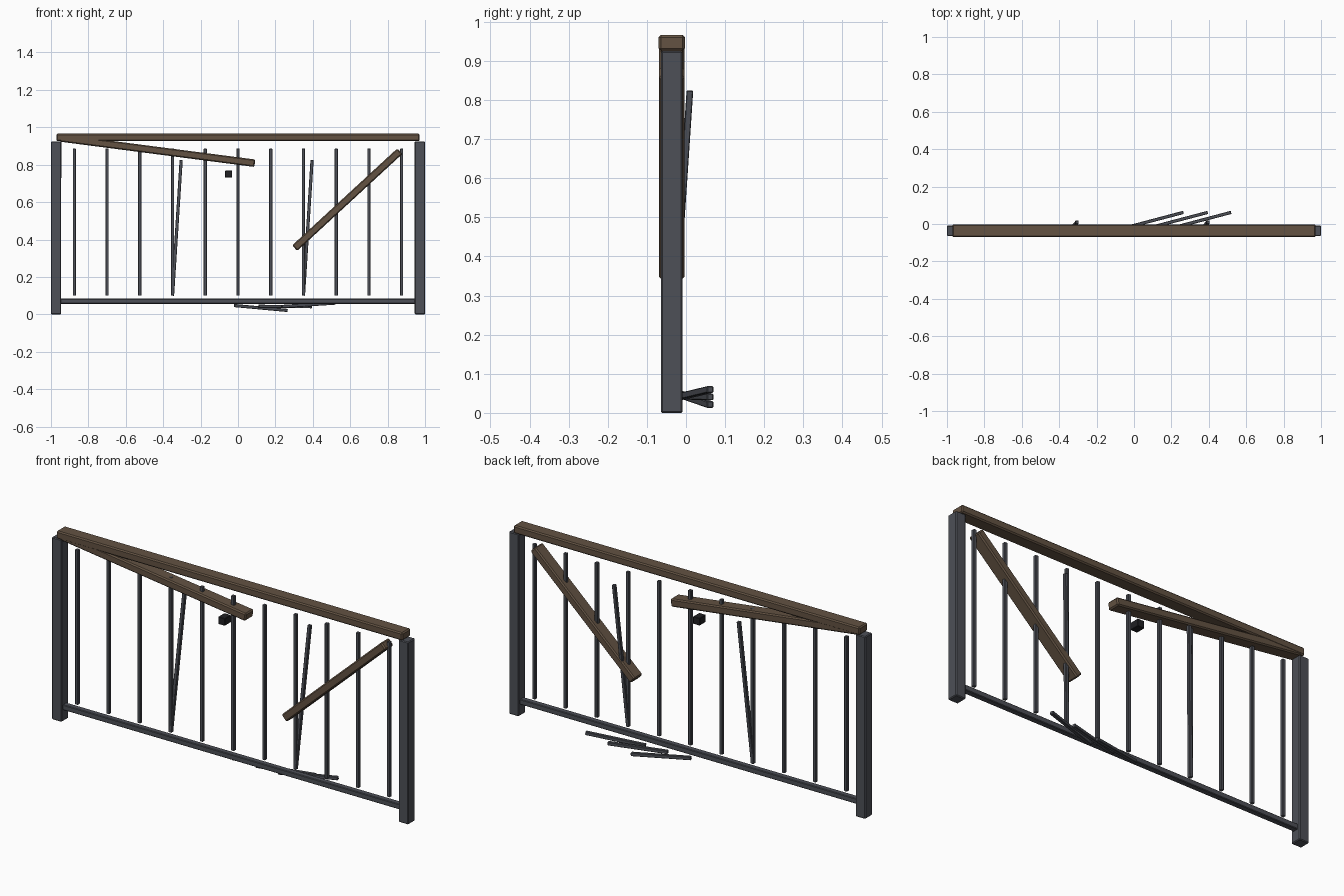
import bpy
from mathutils import Vector, Matrix

if "Cube" in bpy.data.objects:
    bpy.data.objects.remove(bpy.data.objects["Cube"])


def material(name, rgb):
    m = bpy.data.materials.new(name)
    m.diffuse_color = (*rgb, 1)
    m.use_nodes = True
    m.node_tree.nodes["Principled BSDF"].inputs["Base Color"].default_value = m.diffuse_color
    return m


WOOD = material("brown_wood", (0.125, 0.085, 0.055))
IRON = material("dark_metal", (0.075, 0.08, 0.095))
BLACK = material("black_metal", (0.015, 0.015, 0.017))
Y = -0.0365  # plane of the railing


def beam(name, a, b, thick, depth, mat, bevel):
    """Chamfered bar from a to b: thick is seen from the front, depth runs along y."""
    a, b = Vector(a), Vector(b)
    along = (b - a).normalized()
    across = along.cross(Vector((0, 1, 0))).normalized()
    back = across.cross(along)
    bpy.ops.mesh.primitive_cube_add(size=1)
    ob = bpy.context.object
    ob.name = name
    rot = Matrix((along, back, -across)).transposed() if across.dot((0, 0, 1)) < 0 \
        else Matrix((along, -back, across)).transposed()
    if rot.determinant() < 0:
        rot.col[1] *= -1
    ob.data.transform(Matrix.Diagonal(((b - a).length, depth, thick, 1)))
    ob.matrix_world = Matrix.Translation((a + b) / 2) @ rot.to_4x4()
    ob.data.materials.append(mat)
    mod = ob.modifiers.new("chamfer", "BEVEL")
    mod.width = bevel
    mod.segments = 1
    return ob


# End posts
for side, x in (("left", -0.9725), ("right", 0.9725)):
    beam(side + "_post", (x, Y, 0), (x, Y, 0.925), 0.055, 0.056, IRON, 0.004)

# Handrail and bottom rail
beam("handrail", (-0.971, Y, 0.946), (0.971, Y, 0.946), 0.04, 0.068, WOOD, 0.006)
beam("bottom_rail", (-0.95, Y, 0.07), (0.95, Y, 0.07), 0.027, 0.03, IRON, 0.003)

# Upright balusters
for i in range(11):
    x = (i - 5) * 0.175
    beam(f"baluster_{i + 1}", (x, Y, 0.1), (x, Y, 0.886), 0.017, 0.017, IRON, 0.002)

# Loose balusters leaning backwards
for i, x in enumerate((-0.35, 0.35)):
    beam(f"leaning_baluster_{i + 1}", (x, Y - 0.002, 0.1), (x + 0.046, 0.01, 0.824),
         0.017, 0.017, IRON, 0.002)

# Balusters fallen to the ground behind the railing
for i, (x, z0, z1) in enumerate(((-0.02, 0.047, 0.021), (0.11, 0.043, 0.041),
                                 (0.235, 0.042, 0.06))):
    beam(f"fallen_baluster_{i + 1}", (x, -0.013, z0), (x + 0.284, 0.062, z1),
         0.017, 0.017, IRON, 0.002)

# Broken handrail pieces
beam("broken_rail_left", (-0.95, Y, 0.943), (0.09, Y, 0.808), 0.04, 0.066, WOOD, 0.006)
beam("broken_rail_right", (0.865, Y, 0.872), (0.303, Y, 0.354), 0.04, 0.066, WOOD, 0.006)

# Small bracket block
beam("bracket_block", (-0.069, Y, 0.75), (-0.031, Y, 0.75), 0.037, 0.05, BLACK, 0.002)
